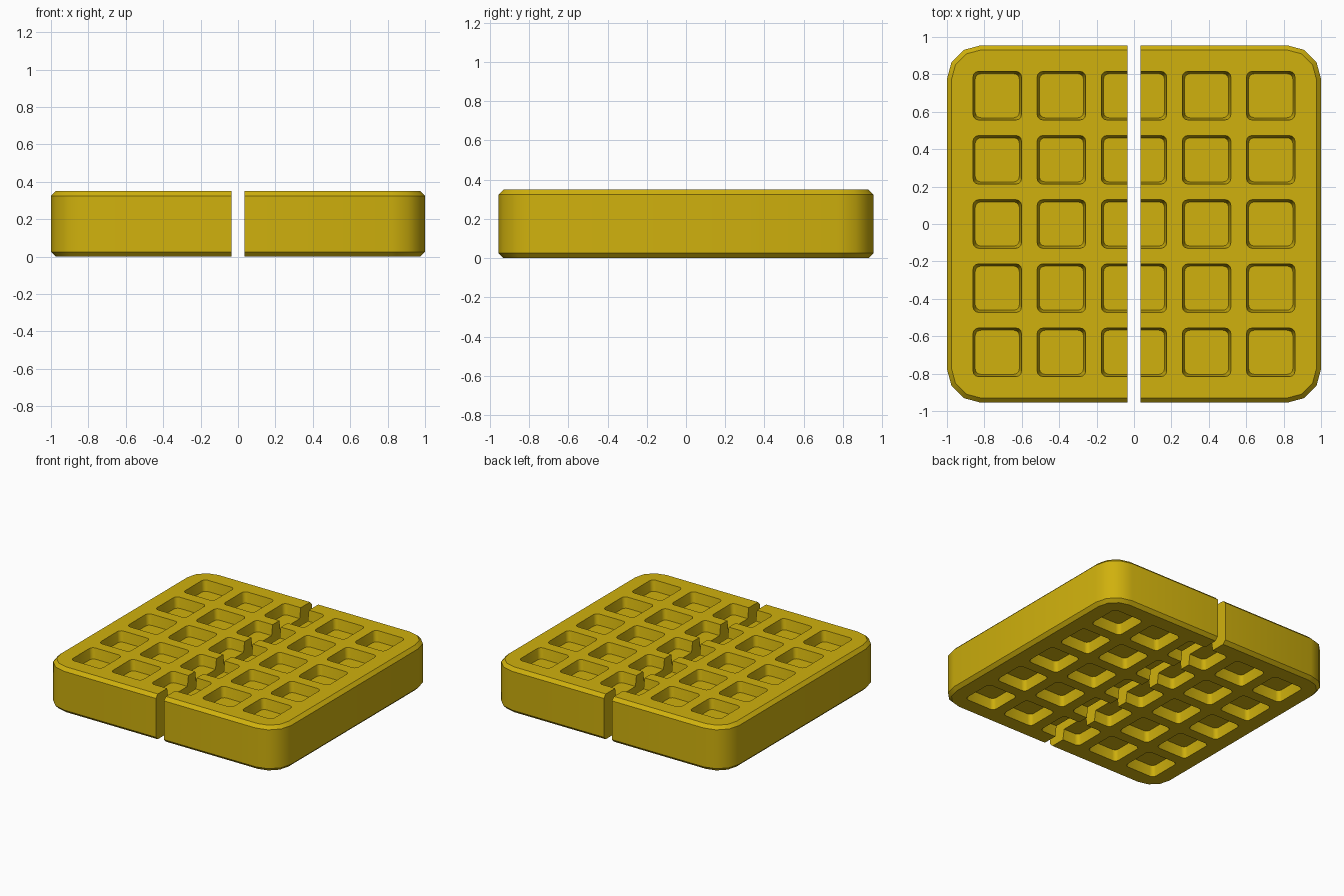
import bpy, bmesh, math
from mathutils import Vector

if "Cube" in bpy.data.objects:
    bpy.data.objects.remove(bpy.data.objects["Cube"], do_unlink=True)

# Golden dough colour
dough = bpy.data.materials.new("golden_dough")
dough.use_nodes = True
colour = (0.63, 0.44, 0.004, 1)
dough.diffuse_color = colour
bsdf = dough.node_tree.nodes["Principled BSDF"]
bsdf.inputs["Base Color"].default_value = colour
bsdf.inputs["Roughness"].default_value = 0.6

GAP, WIDTH, DEPTH, HEIGHT = 0.035, 1.0, 0.955, 0.35
CORNER, RIM = 0.18, 0.025
POCKET, POCKET_DEPTH, PITCH = 0.13, 0.08, 0.343
FIRST_COLUMN = 0.045


def arc(cx, cy, radius, start, steps=3):
    """Quarter circle, counter-clockwise from the start quadrant."""
    angles = [(start + i / steps) * math.pi / 2 for i in range(steps + 1)]
    return [(cx + radius * math.cos(a), cy + radius * math.sin(a)) for a in angles]


def half_outline(inset):
    """Half slab: straight along the gap, rounded at the outer corners."""
    x, y, r = WIDTH - CORNER, DEPTH - CORNER, CORNER - inset
    edge = DEPTH - inset
    return [(GAP, -edge)] + arc(x, -y, r, 3) + arc(x, y, r, 0) + [(GAP, edge)]


def pocket_outline(cx, cy, half):
    r = 0.03
    c = half - r
    corners = [(c, c), (-c, c), (-c, -c), (c, -c)]
    return [p for i, (dx, dy) in enumerate(corners)
            for p in arc(cx + dx, cy + dy, r, i)]


def loft(bm, levels):
    """Close a solid through matching outlines given as (outline, z)."""
    rings = [[bm.verts.new((x, y, z)) for x, y in pts] for pts, z in levels]
    n = len(rings[0])
    for low, high in zip(rings, rings[1:]):
        for i in range(n):
            j = (i + 1) % n
            bm.faces.new((low[i], low[j], high[j], high[i]))
    bm.faces.new(rings[0][::-1])
    bm.faces.new(rings[-1])


def make_object(name, bm, side):
    for v in bm.verts:
        v.co.x *= side
    bmesh.ops.recalc_face_normals(bm, faces=bm.faces[:])
    mesh = bpy.data.meshes.new(name)
    bm.to_mesh(mesh)
    bm.free()
    mesh.materials.append(dough)
    obj = bpy.data.objects.new(name, mesh)
    bpy.context.collection.objects.link(obj)
    return obj


def make_half(name, side):
    # Slab with chamfered rims
    bm = bmesh.new()
    loft(bm, [(half_outline(RIM), 0), (half_outline(0), RIM),
              (half_outline(0), HEIGHT - RIM), (half_outline(RIM), HEIGHT)])
    slab = make_object(name, bm, side)

    # Tapered pockets on the top and the underside
    bm = bmesh.new()
    taper = 0.012
    for column in range(3):
        for row in range(-2, 3):
            cx, cy = FIRST_COLUMN + column * PITCH, row * PITCH
            for surface, inward in ((HEIGHT, -1), (0, 1)):
                floor = pocket_outline(cx, cy, POCKET - taper)
                mouth = pocket_outline(cx, cy, POCKET + taper / 4)
                loft(bm, [(floor, surface + inward * POCKET_DEPTH),
                          (mouth, surface - inward * POCKET_DEPTH / 4)])
    cutter = make_object(name + "_pocket_cutter", bm, side)
    cutter.hide_render = True

    cut = slab.modifiers.new("pockets", "BOOLEAN")
    cut.operation = "DIFFERENCE"
    cut.solver = "EXACT"
    cut.object = cutter
    graph = bpy.context.evaluated_depsgraph_get()
    result = bpy.data.meshes.new_from_object(slab.evaluated_get(graph))
    slab.modifiers.clear()
    slab.data = result
    bpy.data.objects.remove(cutter, do_unlink=True)

    # Smooth round corners, crisp rims
    bpy.ops.object.select_all(action="DESELECT")
    slab.select_set(True)
    bpy.context.view_layer.objects.active = slab
    bpy.ops.object.shade_smooth_by_angle(angle=math.radians(35))


make_half("waffle_left_half", 1)
make_half("waffle_right_half", -1)
